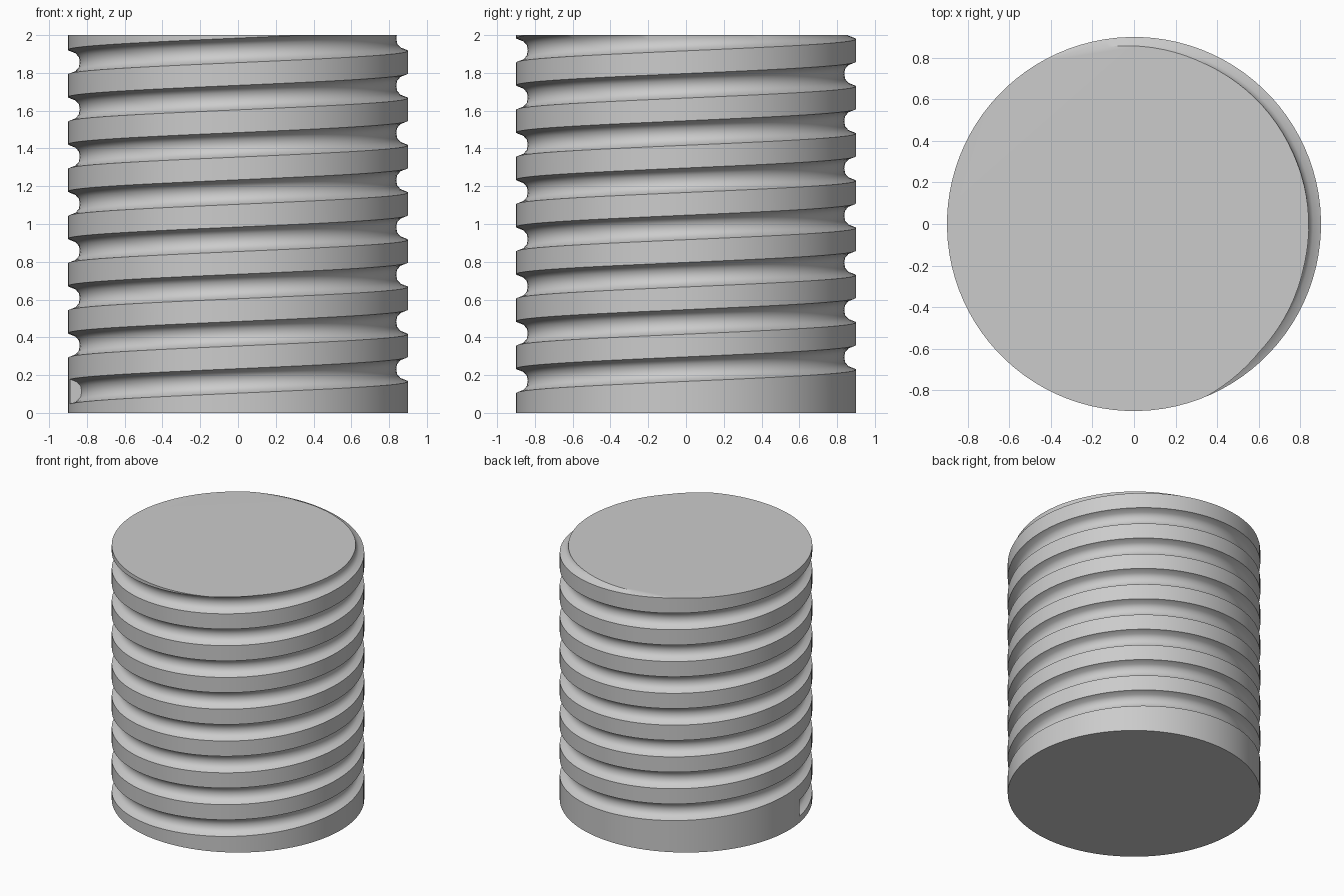
import bpy
import bmesh
from math import cos, sin, pi, radians

cube = bpy.data.objects.get("Cube")
if cube:
    bpy.data.objects.remove(cube, do_unlink=True)

RADIUS, HEIGHT, PITCH = 0.9, 2.0, 0.25
SEGMENTS, TURNS = 96, 10
START_ANGLE, START_Z = radians(189), 0.113
# Groove cross-section: (height offset, radius)
GROOVE = [(-0.065, 0.9), (-0.05, 0.862), (-0.028, 0.843), (0, 0.838),
          (0.028, 0.843), (0.05, 0.862), (0.065, 0.9)]
STEP = len(GROOVE)

grey = bpy.data.materials.new("plain grey")
grey.use_nodes = True
grey.diffuse_color = (0.6, 0.6, 0.6, 1)
grey.node_tree.nodes["Principled BSDF"].inputs["Base Color"].default_value = (0.6, 0.6, 0.6, 1)

bm = bmesh.new()

# Vertical columns of points, each crossing every turn of the rising groove
columns = []
for i in range(SEGMENTS):
    turn = i / SEGMENTS
    a = START_ANGLE + 2 * pi * turn
    points = [(0, RADIUS)]
    for k in range(TURNS):
        points += [(START_Z + PITCH * (k + turn) + dz, r) for dz, r in GROOVE]
    columns.append([bm.verts.new((r * cos(a), r * sin(a), z)) for z, r in points])

# Wall strips between neighbouring columns
for left, right in zip(columns, columns[1:]):
    for j in range(len(left) - 1):
        bm.faces.new((left[j], right[j], right[j + 1], left[j + 1]))

# Seam: the last column meets the first one a full turn higher
first, last = columns[0], columns[-1]
for j in range(1, len(last) - STEP - 1):
    bm.faces.new((last[j], first[j + STEP], first[j + STEP + 1], last[j + 1]))
bm.faces.new((last[0], first[0], first[1], first[STEP], first[STEP + 1], last[1]))

# Flat end wall where the groove starts, and the bottom disc
bm.faces.new(first[1:STEP + 1])
bm.faces.new([c[0] for c in reversed(columns)])

# Slice the top flat and cap it
bmesh.ops.bisect_plane(bm, geom=bm.verts[:] + bm.edges[:] + bm.faces[:],
                       plane_co=(0, 0, HEIGHT), plane_no=(0, 0, 1), clear_outer=True)
rim = [e for e in bm.edges if e.is_boundary]
bmesh.ops.holes_fill(bm, edges=rim, sides=0)
bmesh.ops.recalc_face_normals(bm, faces=bm.faces[:])

mesh = bpy.data.meshes.new("grooved_cylinder")
bm.to_mesh(mesh)
bm.free()
mesh.materials.append(grey)
cylinder = bpy.data.objects.new("grooved_cylinder", mesh)
bpy.context.collection.objects.link(cylinder)
bpy.ops.object.select_all(action='DESELECT')
cylinder.select_set(True)
bpy.context.view_layer.objects.active = cylinder
bpy.ops.object.shade_smooth_by_angle(angle=radians(35))
